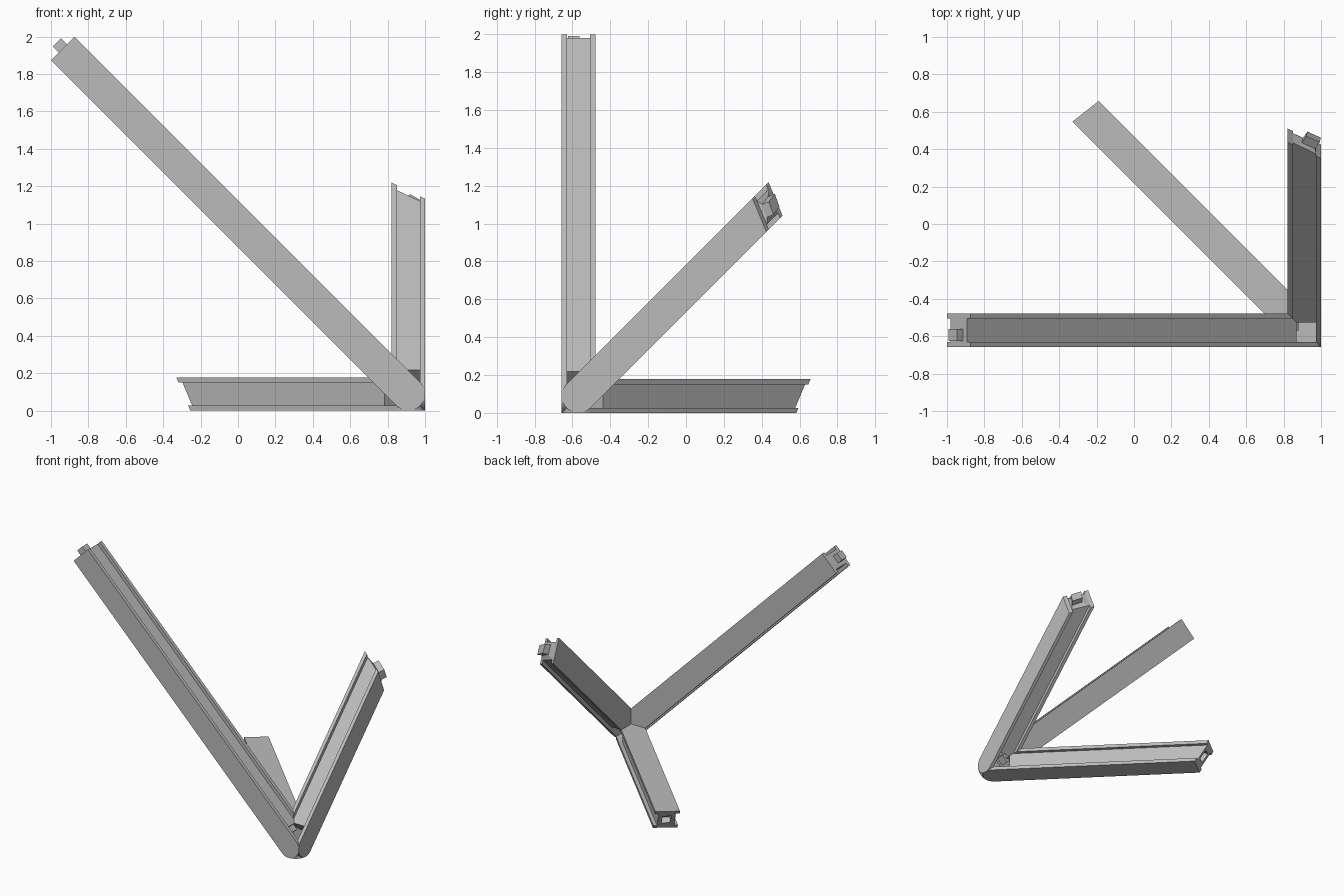
import bpy, bmesh, math
from mathutils import Vector

cube = bpy.data.objects.get("Cube")
if cube:
    bpy.data.objects.remove(cube, do_unlink=True)

mat = bpy.data.materials.new("light_grey")
mat.use_nodes = True
GREY = (0.5, 0.5, 0.5, 1)
mat.diffuse_color = GREY
mat.node_tree.nodes["Principled BSDF"].inputs["Base Color"].default_value = GREY

HALF = 0.089      # half the beam width
THICK = 0.027     # flange thickness and channel depth
WEB = HALF - THICK
START = 0.12      # where the web begins, measured from the joint
JOINT = Vector((0.911, -0.568, HALF))

# name: axis, inward flange normal, end point, end plane normal
BEAMS = {
    "long_beam": (Vector((-1, 0, 1)), Vector((0, 1, 0)),
                  Vector((-0.937, -0.568, 1.937)), Vector((-1, 0, 1))),
    "side_beam": (Vector((0, 1, 1)), Vector((-1, 0, 0)),
                  Vector((0.911, 0.43, 1.089)), Vector((0.53, 0.78, 0.325))),
    "base_beam": (Vector((-1, 1, 0)), Vector((0, 0, 1)),
                  Vector((-0.222, 0.565, HALF)), Vector((-0.53, 0.675, -0.505))),
}
INWARD = [beam[1] for beam in BEAMS.values()]
CORNER = JOINT + HALF * (INWARD[0] + INWARD[1] + INWARD[2])


def prism(outline, axis, normal, low, high):
    """Extrude an (along, side) outline from low to high along the normal."""
    bm = bmesh.new()
    d = axis.normalized()
    s = normal.cross(d)
    verts = [bm.verts.new(JOINT + d * a + s * b + normal * low) for a, b in outline]
    face = bm.faces.new(verts)
    ext = bmesh.ops.extrude_face_region(bm, geom=[face])
    moved = [g for g in ext["geom"] if isinstance(g, bmesh.types.BMVert)]
    bmesh.ops.translate(bm, verts=moved, vec=normal * (high - low))
    return bm


def cut(bm, point, normal):
    """Remove everything beyond a plane and close the cut."""
    geom = bm.verts[:] + bm.edges[:] + bm.faces[:]
    res = bmesh.ops.bisect_plane(bm, geom=geom, plane_co=point, plane_no=normal,
                                 clear_outer=True)
    edges = [g for g in res["geom_cut"] if isinstance(g, bmesh.types.BMEdge)]
    if edges:
        bmesh.ops.edgeloop_fill(bm, edges=edges)
    bmesh.ops.recalc_face_normals(bm, faces=bm.faces[:])


def connector(bm, direction, depth, shift=Vector((0, 0, 0))):
    """Raise a square peg, or sink a socket, in the face pointing in a direction."""
    bm.normal_update()
    d = direction.normalized()
    face = max(bm.faces, key=lambda f: f.normal.dot(d))
    bmesh.ops.inset_region(bm, faces=[face], thickness=0.043)
    bmesh.ops.translate(bm, verts=face.verts[:], vec=shift)
    bmesh.ops.inset_individual(bm, faces=[face], thickness=0.0005, depth=depth)


def finish(bm, name):
    bmesh.ops.recalc_face_normals(bm, faces=bm.faces[:])
    mesh = bpy.data.meshes.new(name)
    bm.to_mesh(mesh)
    bm.free()
    mesh.materials.append(mat)
    obj = bpy.data.objects.new(name, mesh)
    bpy.context.collection.objects.link(obj)
    return obj


for name, (axis, normal, end, end_normal) in BEAMS.items():
    reach = (end - JOINT).length + 0.4

    # Flanges, rounded about the joint
    arc = [math.pi / 2 + math.pi * i / 24 for i in range(25)]
    outline = [(reach, -HALF), (reach, HALF)]
    outline += [(HALF * math.cos(a), HALF * math.sin(a)) for a in arc]
    for label, low in (("outer", -HALF), ("inner", HALF - THICK)):
        bm = prism(outline, axis, normal, low, low + THICK)
        cut(bm, end, end_normal)
        # Inner flanges meet each other in mitres
        if label == "inner":
            for other in INWARD:
                if other != normal:
                    cut(bm, CORNER, normal - other)
        obj = finish(bm, f"{name}_{label}_flange")
        bpy.ops.object.select_all(action="DESELECT")
        obj.select_set(True)
        bpy.context.view_layer.objects.active = obj
        bpy.ops.object.shade_smooth_by_angle(angle=math.radians(30))

    # Thick web between the flanges, with its pegs or socket
    block = [(START, -WEB), (reach, -WEB), (reach, WEB), (START, WEB)]
    bm = prism(block, axis, normal, -WEB, WEB)
    cut(bm, end, end_normal)
    if name == "base_beam":
        connector(bm, end_normal, -0.05)
    else:
        connector(bm, end_normal, 0.045, normal * -0.025)
    if name == "long_beam":
        connector(bm, -axis, 0.045, normal * 0.03)
    finish(bm, f"{name}_web")
